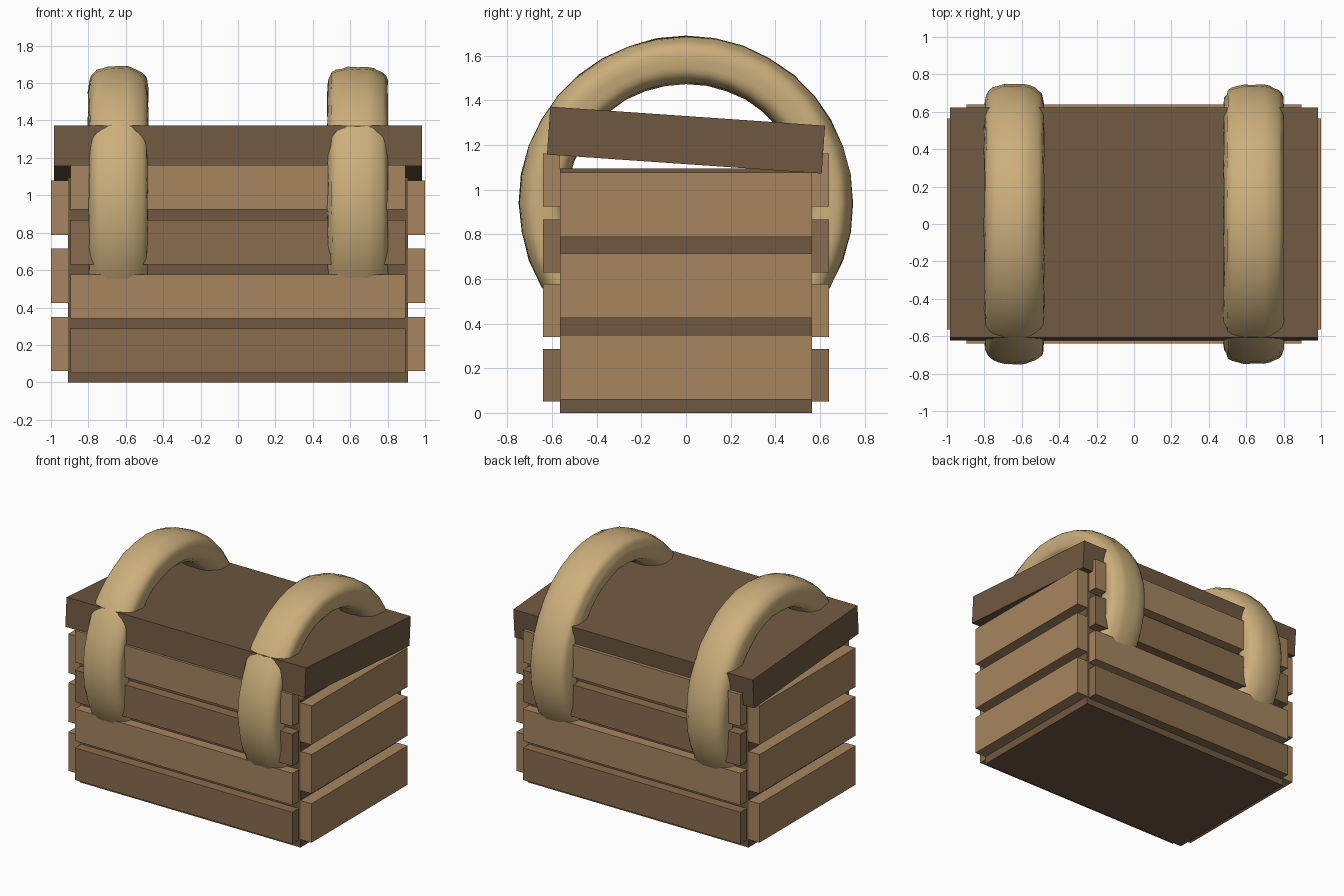
import bpy, bmesh, math, random

if "Cube" in bpy.data.objects:
    bpy.data.objects.remove(bpy.data.objects["Cube"])

random.seed(4)


def material(name, rgb):
    m = bpy.data.materials.new(name)
    m.diffuse_color = (*rgb, 1)
    m.use_nodes = True
    m.node_tree.nodes["Principled BSDF"].inputs["Base Color"].default_value = m.diffuse_color
    return m


LIGHT = material("light_wood", (0.38, 0.24, 0.115))
MID = material("mid_wood", (0.25, 0.152, 0.075))
DARK = material("dark_wood", (0.16, 0.098, 0.051))
ROPE = material("rope_fibre", (0.60, 0.43, 0.20))


def box(name, lo, hi, mat):
    bpy.ops.mesh.primitive_cube_add(size=1, location=[(a + b) / 2 for a, b in zip(lo, hi)])
    ob = bpy.context.object
    ob.name = name
    ob.scale = [b - a for a, b in zip(lo, hi)]
    ob.data.materials.append(mat)
    return ob


# Crate body
box("crate_body", (-0.91, -0.565, 0), (0.91, 0.565, 1.095), DARK)

# Front and back slats, alternating tones
for i, z in enumerate((0.05, 0.34, 0.63, 0.925)):
    mat = LIGHT if i % 2 else MID
    box(f"front_slat_{i}", (-0.895, -0.64, z), (0.895, -0.565, z + 0.237), mat)
    box(f"back_slat_{i}", (-0.895, 0.565, z), (0.895, 0.64, z + 0.237), mat)

# End slats
for i, z in enumerate((0.06, 0.425, 0.788)):
    box(f"right_slat_{i}", (0.91, -0.565, z), (1.0, 0.565, z + 0.29), LIGHT)
    box(f"left_slat_{i}", (-1.0, -0.565, z), (-0.91, 0.565, z + 0.29), LIGHT)

# Lid, tipped down toward the back
lid = box("lid", (-0.985, -0.617, 1.115), (0.985, 0.617, 1.33), DARK)
lid.rotation_euler.x = -math.radians(3.95)


# Rope hoops: flattened tube with shallow strands running along it
def rope(name, x0, major=0.642, rx=0.162, rr=0.106, segs=36, sides=28):
    strands = [random.uniform(-0.035, 0.025) for _ in range(sides)]
    bm = bmesh.new()
    rings = []
    for i in range(segs):
        a = 2 * math.pi * i / segs
        ring = []
        for j in range(sides):
            t = 2 * math.pi * j / sides
            c, s = math.cos(t), math.sin(t)
            k = 1 + strands[j] + random.uniform(-0.02, 0.02)
            u = math.copysign(abs(c) ** 0.75, c) * rx * k
            r = major + math.copysign(abs(s) ** 0.75, s) * rr * k
            ring.append(bm.verts.new((x0 + u, r * math.cos(a), 0.94 + r * math.sin(a))))
        rings.append(ring)
    for i in range(segs):
        p, q = rings[i], rings[(i + 1) % segs]
        for j in range(sides):
            n = (j + 1) % sides
            bm.faces.new((p[j], p[n], q[n], q[j]))
    bmesh.ops.recalc_face_normals(bm, faces=bm.faces)
    me = bpy.data.meshes.new(name)
    bm.to_mesh(me)
    bm.free()
    me.shade_smooth()
    me.materials.append(ROPE)
    bpy.context.collection.objects.link(bpy.data.objects.new(name, me))


rope("left_rope_hoop", -0.64)
rope("right_rope_hoop", 0.64)
